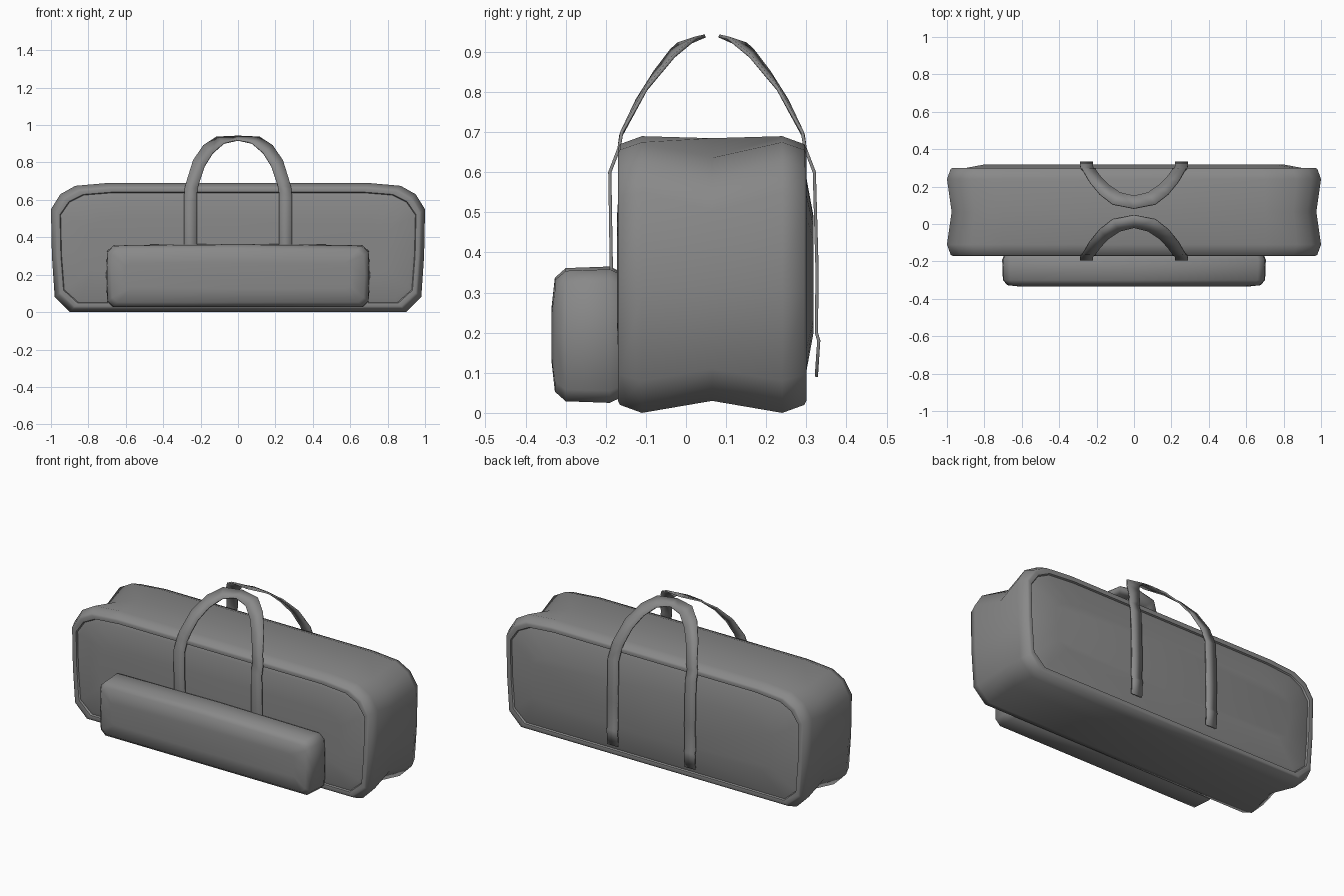
import bpy, bmesh, math
from mathutils import Vector

cube = bpy.data.objects.get("Cube")
if cube:
    bpy.data.objects.remove(cube, do_unlink=True)

MID_Y = 0.065  # plane halfway between the two bag faces


def make_material(name, color):
    m = bpy.data.materials.new(name)
    m.use_nodes = True
    m.diffuse_color = color
    m.node_tree.nodes["Principled BSDF"].inputs["Base Color"].default_value = color
    return m


fabric = make_material("grey fabric", (0.25, 0.25, 0.25, 1))


def finish(bm, name, angle):
    bmesh.ops.recalc_face_normals(bm, faces=bm.faces[:])
    mesh = bpy.data.meshes.new(name)
    bm.to_mesh(mesh)
    bm.free()
    mesh.materials.append(fabric)
    obj = bpy.data.objects.new(name, mesh)
    bpy.context.collection.objects.link(obj)
    bpy.ops.object.select_all(action="DESELECT")
    obj.select_set(True)
    bpy.context.view_layer.objects.active = obj
    bpy.ops.object.shade_smooth_by_angle(angle=math.radians(angle))
    return obj


def loft(name, half, stations, angle, pinch=None):
    """Sweep a mirrored x-z outline through (y, inset) stations along y."""
    outline = half + [(-x, z) for x, z in reversed(half) if x > 0]
    wide = max(x for x, z in half)
    low, high = min(z for x, z in half), max(z for x, z in half)
    mid, tall = (low + high) / 2, (high - low) / 2
    bm = bmesh.new()
    rings = []
    for y, inset in stations:
        ring = []
        for x, z in outline:
            if pinch and abs(y - MID_Y) < 0.01:
                x, z = pinch(x, z)
            ring.append(bm.verts.new((x * (1 - inset / wide), y,
                                      mid + (z - mid) * (1 - inset / tall))))
        rings.append(ring)
    n = len(outline)
    for a, b in zip(rings, rings[1:]):
        for i in range(n):
            j = (i + 1) % n
            bm.faces.new((a[i], a[j], b[j], b[i]))
    bm.faces.new(rings[0])
    bm.faces.new(rings[-1])
    return finish(bm, name, angle)


# Bag body: pinched around the middle, with a piped rim around each face
def waist(x, z):
    side = max(0, min(1, (abs(x) - 0.7) / 0.2))
    dz = 0.03 if z < 0.2 else -0.005 - 0.04 * side if z > 0.5 else 0
    return x * (1 - 0.025 * side), z + dz


body_half = [(0, 0), (0.9, 0), (0.98, 0.08), (0.995, 0.3), (1, 0.55),
             (0.95, 0.63), (0.87, 0.675), (0.7, 0.69), (0, 0.69)]
rim = [(-0.172, 0.2), (-0.164, 0.07), (-0.158, 0.052), (-0.168, 0.048),
       (-0.17, 0.03), (-0.165, 0.02), (-0.11, 0)]
back_rim = [(2 * MID_Y - y, d) for y, d in reversed(rim)]
back_rim[-1] = (0.318, 0.2)
loft("bag_body", body_half, rim + [(MID_Y, 0)] + back_rim, 50, waist)

# Front pocket
pocket_half = [(0, 0.025), (0.67, 0.025), (0.7, 0.055), (0.705, 0.2),
               (0.7, 0.325), (0.665, 0.358), (0, 0.365)]
loft("front_pocket", pocket_half,
     [(-0.165, 0.012), (-0.19, 0), (-0.3, 0.004), (-0.327, 0.028), (-0.335, 0.1)], 50)


# Carry straps: rows of outer and inner edge points, mirrored in x
def strap(name, tail, back):
    rows = [((0.29, y, z), (0.22, y, z)) for y, z in tail]
    rows += [
        ((0.29, -0.19, 0.6), (0.22, -0.19, 0.6)),
        ((0.285, -0.167, 0.66), (0.217, -0.167, 0.66)),
        ((0.275, -0.16, 0.7), (0.208, -0.163, 0.69)),
        ((0.24, -0.098, 0.81), (0.178, -0.122, 0.78)),
        ((0.185, -0.03, 0.89), (0.135, -0.078, 0.85)),
        ((0.115, 0.025, 0.935), (0.075, -0.038, 0.903)),
        ((0, 0.048, 0.94), (0, -0.02, 0.92)),
    ]
    flip = lambda p: Vector((-p[0], p[1], p[2]))
    rows += [(flip(a), flip(b)) for a, b in reversed(rows[:-1])]
    bm = bmesh.new()
    pairs = []
    for row in rows:
        pairs.append([bm.verts.new((x, 2 * MID_Y - y if back else y, z)) for x, y, z in row])
    for a, b in zip(pairs, pairs[1:]):
        bm.faces.new((a[0], a[1], b[1], b[0]))
    obj = finish(bm, name, 35)
    mod = obj.modifiers.new("thickness", "SOLIDIFY")
    mod.thickness = 0.008
    mod.offset = 0
    return obj


strap("front_strap", [(-0.184, 0.1), (-0.186, 0.35)], False)
strap("back_strap", [(-0.195, 0.09), (-0.201, 0.18), (-0.195, 0.2), (-0.197, 0.35)], True)
